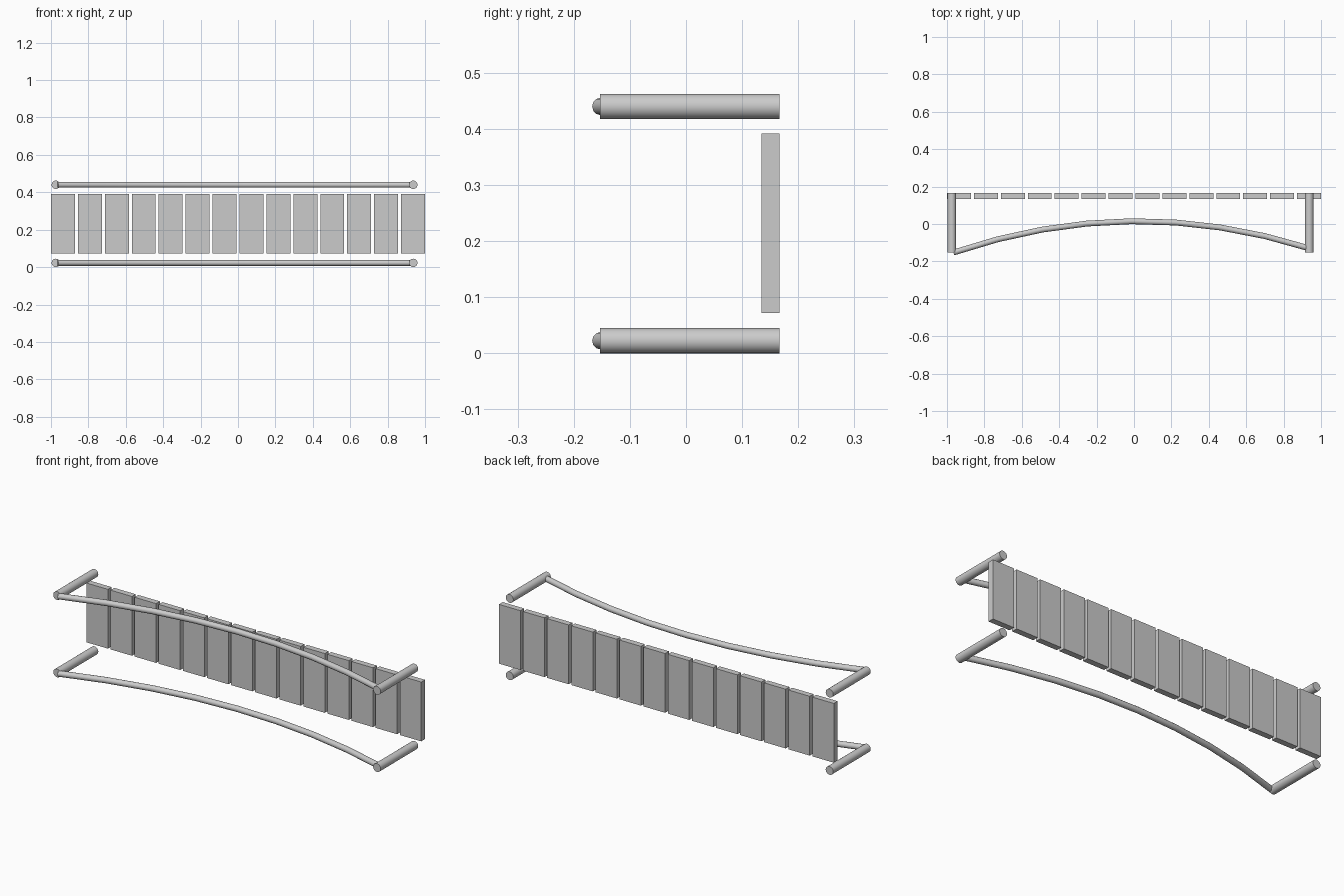
import bpy, math

if "Cube" in bpy.data.objects:
    bpy.data.objects.remove(bpy.data.objects["Cube"])

R_POST, R_ROPE = 0.0225, 0.0155
LEVELS = {"lower": 0.0225, "upper": 0.44}
POST_X = {"left": -0.974, "right": 0.937}


def smooth(obj):
    bpy.ops.object.select_all(action='DESELECT')
    obj.select_set(True)
    bpy.context.view_layer.objects.active = obj
    bpy.ops.object.shade_smooth_by_angle(angle=math.radians(35))


def plank(name, x):
    bpy.ops.mesh.primitive_cube_add(size=1, location=(x, 0.151, 0.232))
    obj = bpy.context.object
    obj.name = name
    obj.scale = (0.128, 0.032, 0.32)
    bpy.ops.object.transform_apply(location=False, rotation=False, scale=True)


def post(name, x, z):
    bpy.ops.mesh.primitive_cylinder_add(vertices=24, radius=R_POST, depth=0.32,
                                        location=(x, 0.007, z),
                                        rotation=(math.pi / 2, 0, 0))
    obj = bpy.context.object
    obj.name = name
    smooth(obj)


def rope(name, z, segments=8):
    curve = bpy.data.curves.new(name, 'CURVE')
    curve.dimensions = '3D'
    curve.bevel_depth = R_ROPE
    curve.bevel_resolution = 4
    curve.use_fill_caps = True
    spline = curve.splines.new('POLY')
    spline.points.add(segments)
    x0, x1 = -0.965, POST_X["right"]
    for i, p in enumerate(spline.points):
        x = x0 + (x1 - x0) * i / segments
        p.co = (x, 0.015 - 0.1725 * (x - 0.02) ** 2, z, 1)
    obj = bpy.data.objects.new(name, curve)
    bpy.context.collection.objects.link(obj)
    bpy.ops.object.select_all(action='DESELECT')
    obj.select_set(True)
    bpy.context.view_layer.objects.active = obj
    bpy.ops.object.convert(target='MESH')
    smooth(bpy.context.object)


# Row of deck planks
for i in range(14):
    plank(f"plank_{i + 1}", -0.936 + 0.144 * i)

# End posts and sagging hand ropes on both sides of the deck
for level, z in LEVELS.items():
    for side, x in POST_X.items():
        post(f"{level}_{side}_post", x, z)
    rope(f"{level}_rope", z)
